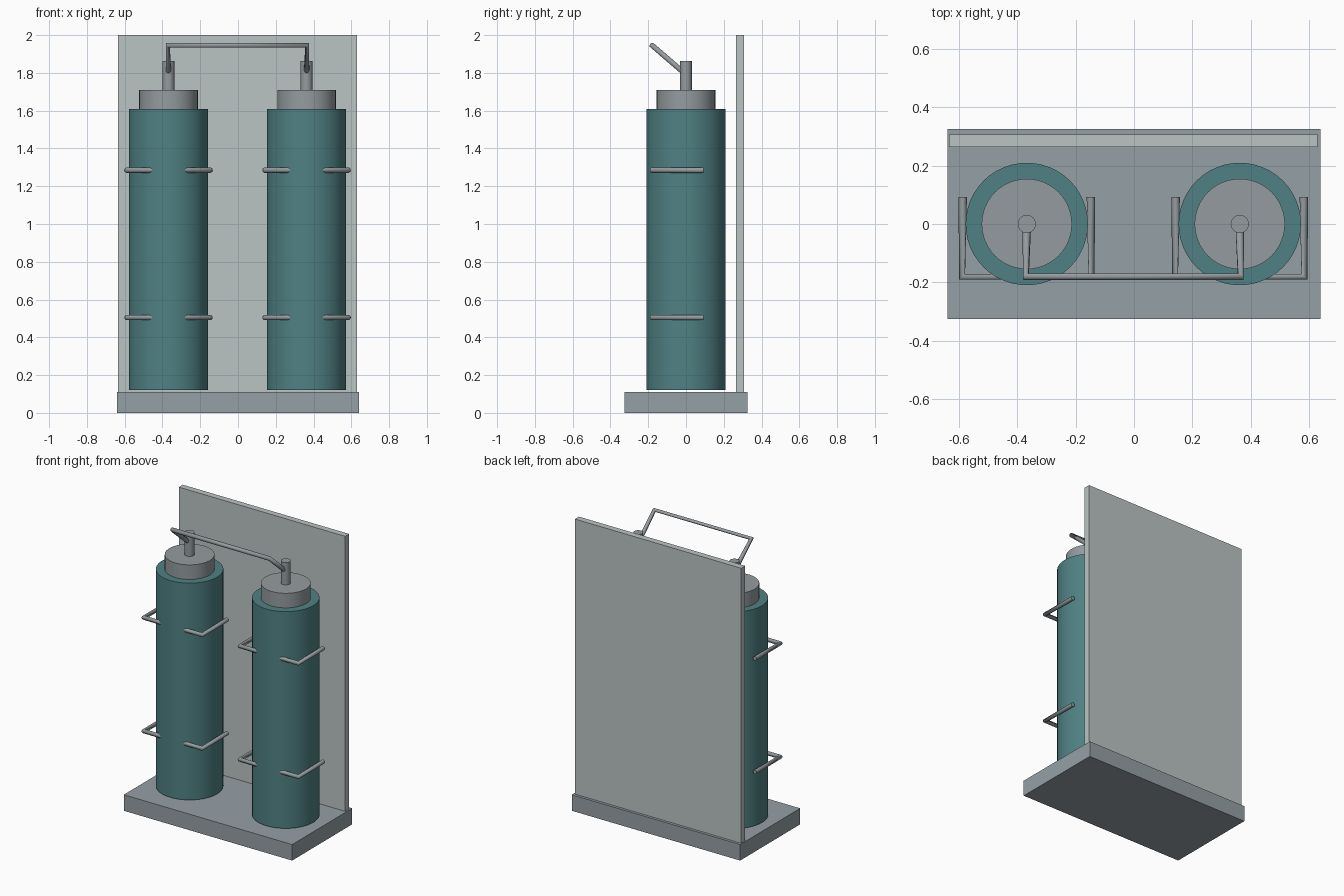
import bpy

cube = bpy.data.objects.get("Cube")
if cube:
    bpy.data.objects.remove(cube, do_unlink=True)


def material(name, rgb):
    m = bpy.data.materials.new(name)
    m.use_nodes = True
    m.diffuse_color = (*rgb, 1)
    m.node_tree.nodes["Principled BSDF"].inputs["Base Color"].default_value = (*rgb, 1)
    return m


SLATE = material("slate grey", (0.30, 0.35, 0.38))
PANEL = material("pale grey", (0.50, 0.55, 0.55))
TEAL = material("teal", (0.08, 0.22, 0.23))
METAL = material("metal grey", (0.30, 0.33, 0.35))


def box(name, x, y, z, mat):
    """Box spanning the given (low, high) ranges."""
    ranges = (x, y, z)
    bpy.ops.mesh.primitive_cube_add(size=1, location=[(a + b) / 2 for a, b in ranges])
    ob = bpy.context.object
    ob.name = name
    ob.scale = [b - a for a, b in ranges]
    bpy.ops.object.transform_apply(location=False, rotation=False, scale=True)
    ob.data.materials.append(mat)


def cylinder(name, x, radius, low, high, mat, sides=48):
    bpy.ops.mesh.primitive_cylinder_add(vertices=sides, radius=radius, depth=high - low,
                                        location=(x, 0, (low + high) / 2))
    ob = bpy.context.object
    ob.name = name
    ob.data.materials.append(mat)
    bpy.ops.object.shade_smooth_by_angle()


def rod(name, points, radius):
    """Round bar bent through the points."""
    curve = bpy.data.curves.new(name, "CURVE")
    curve.dimensions = "3D"
    curve.bevel_depth = radius
    curve.bevel_resolution = 3
    curve.use_fill_caps = True
    spline = curve.splines.new("POLY")
    spline.points.add(len(points) - 1)
    for p, co in zip(spline.points, points):
        p.co = (*co, 1)
    curve.materials.append(METAL)
    bpy.context.collection.objects.link(bpy.data.objects.new(name, curve))


# Base and back panel
box("base", (-0.64, 0.64), (-0.326, 0.326), (0, 0.11), SLATE)
box("back_panel", (-0.635, 0.63), (0.264, 0.307), (0.11, 2), PANEL)

# Two bottles, each with a collar, a valve stem and two clamps
bottles = {"right": -0.368, "left": 0.363}
for side, x in bottles.items():
    cylinder(side + "_bottle", x, 0.21, 0.12, 1.61, TEAL)
    cylinder(side + "_collar", x, 0.155, 1.61, 1.71, METAL)
    cylinder(side + "_valve_stem", x, 0.031, 1.71, 1.863, METAL, 32)
    for level, z in (("lower", 0.505), ("upper", 1.285)):
        rod(f"{side}_{level}_clamp",
            [(x - 0.22, 0.092, z), (x - 0.222, -0.181, z),
             (x + 0.222, -0.181, z), (x + 0.22, 0.092, z)], 0.0145)

# Pipe joining the two valves
a, b = bottles.values()
rod("connecting_pipe", [(a, -0.01, 1.80), (a - 0.003, -0.181, 1.947),
                        (b + 0.003, -0.181, 1.947), (b, -0.01, 1.80)], 0.0145)
